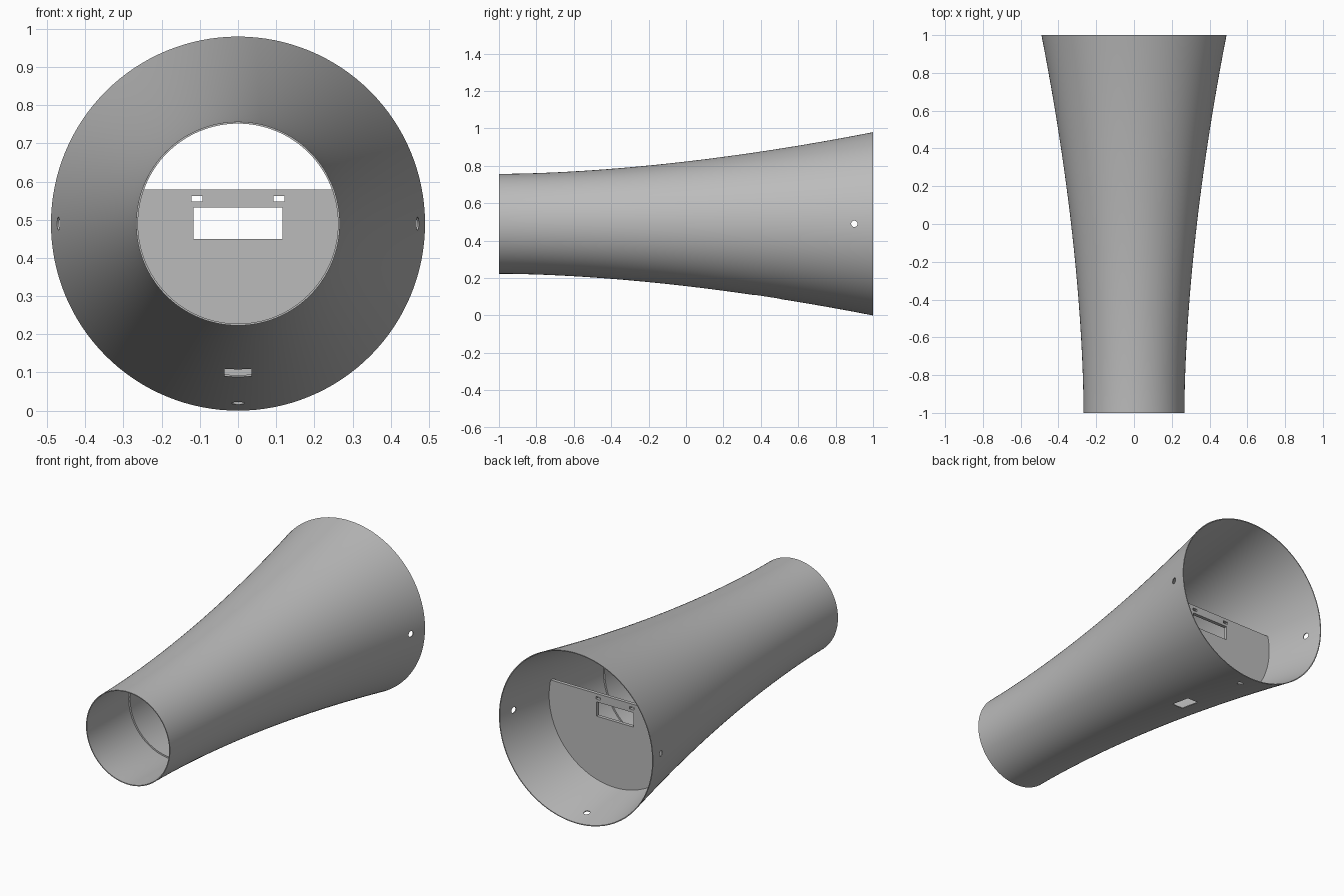
import bpy, bmesh, math
from mathutils import Matrix

if "Cube" in bpy.data.objects:
    bpy.data.objects.remove(bpy.data.objects["Cube"])

AXIS_Z = 0.49
SEGMENTS = 128
WALL = 0.005

grey = bpy.data.materials.new("mid grey")
grey.diffuse_color = (0.5, 0.5, 0.5, 1)
grey.use_nodes = True
grey.node_tree.nodes["Principled BSDF"].inputs["Base Color"].default_value = grey.diffuse_color


def radius(y):
    """Outer radius of the flared tube at depth y."""
    return 0.267 + 0.223 * ((y + 1) / 2) ** 1.756


def make_object(name, bm):
    bmesh.ops.recalc_face_normals(bm, faces=bm.faces)
    mesh = bpy.data.meshes.new(name)
    bm.to_mesh(mesh)
    bm.free()
    mesh.materials.append(grey)
    obj = bpy.data.objects.new(name, mesh)
    bpy.context.collection.objects.link(obj)
    return obj


def revolve(name, outline):
    """Closed (y, r) outline turned around the tube axis."""
    bm = bmesh.new()
    rings = []
    for i in range(SEGMENTS):
        a = 2 * math.pi * i / SEGMENTS
        rings.append([bm.verts.new((r * math.cos(a), y, AXIS_Z + r * math.sin(a)))
                      for y, r in outline])
    n = len(outline)
    for i in range(SEGMENTS):
        a, b = rings[i], rings[(i + 1) % SEGMENTS]
        for j in range(n):
            k = (j + 1) % n
            bm.faces.new((a[j], a[k], b[k], b[j]))
    return make_object(name, bm)


def add_box(bm, x, y, z):
    """Box from (min, max) pairs."""
    size = [p[1] - p[0] for p in (x, y, z)]
    mid = [(p[0] + p[1]) / 2 for p in (x, y, z)]
    bmesh.ops.create_cube(bm, size=1, matrix=Matrix.Translation(mid) @ Matrix.Diagonal((*size, 1)))


def add_rod(bm, centre, length, rot):
    bmesh.ops.create_cone(bm, cap_ends=True, segments=32, radius1=0.017, radius2=0.017,
                          depth=length, matrix=Matrix.Translation(centre) @ rot)


def select_only(obj):
    bpy.ops.object.select_all(action='DESELECT')
    obj.select_set(True)
    bpy.context.view_layer.objects.active = obj


def cut(obj, bm):
    cutter = make_object("cutter", bm)
    cutter.hide_render = True
    mod = obj.modifiers.new("openings", 'BOOLEAN')
    mod.operation, mod.solver, mod.object = 'DIFFERENCE', 'EXACT', cutter
    select_only(obj)
    bpy.ops.object.modifier_apply(modifier=mod.name)
    bpy.data.objects.remove(cutter)


def smooth(obj):
    select_only(obj)
    bpy.ops.object.shade_smooth_by_angle(angle=math.radians(30))


# Flared tube: thin wall, thickened inside along the middle
def inner(y0, y1, depth, steps):
    ys = [y0 + (y1 - y0) * i / steps for i in range(steps + 1)]
    return [(y, radius(y) - depth) for y in ys]


outer = inner(-1, 1, 0, 32)
thick = 0.014
inside = (inner(1, 0.24, WALL, 12) + inner(0.24, -0.6, thick, 14)
          + inner(-0.6, -1, WALL, 8))
tube = revolve("flared_tube", outer + inside)

# Side and bottom screw holes, and the bottom slot
bm = bmesh.new()
add_rod(bm, (0, 0.9, AXIS_Z), 1.2, Matrix.Rotation(math.pi / 2, 4, 'Y'))
add_rod(bm, (0, 0.9, 0), 0.2, Matrix.Identity(4))
add_box(bm, (-0.035, 0.035), (0.37, 0.5), (0.0, 0.2))
cut(tube, bm)
smooth(tube)

# Bulkhead: disc with a flat top, fitted inside the tube
front_y, back_y, top_z = 0.625, 0.645, 0.58
r = radius(front_y) - WALL / 2
start = math.asin((top_z - AXIS_Z) / r)
sweep = math.pi + 2 * start
bm = bmesh.new()
arc = [math.pi - start + sweep * i / 96 for i in range(97)]
face = bm.faces.new([bm.verts.new((r * math.cos(a), front_y, AXIS_Z + r * math.sin(a)))
                     for a in arc])
ext = bmesh.ops.extrude_face_region(bm, geom=[face])
bmesh.ops.translate(bm, vec=(0, back_y - front_y, 0),
                    verts=[v for v in ext["geom"] if isinstance(v, bmesh.types.BMVert)])
plate = make_object("bulkhead_plate", bm)

# Window and two small slots in the bulkhead
bm = bmesh.new()
depth = (0.5, 0.8)
add_box(bm, (-0.117, 0.117), depth, (0.45, 0.532))
for s in (-1, 1):
    add_box(bm, sorted((s * 0.093, s * 0.122)), depth, (0.548, 0.562))
cut(plate, bm)
smooth(plate)
